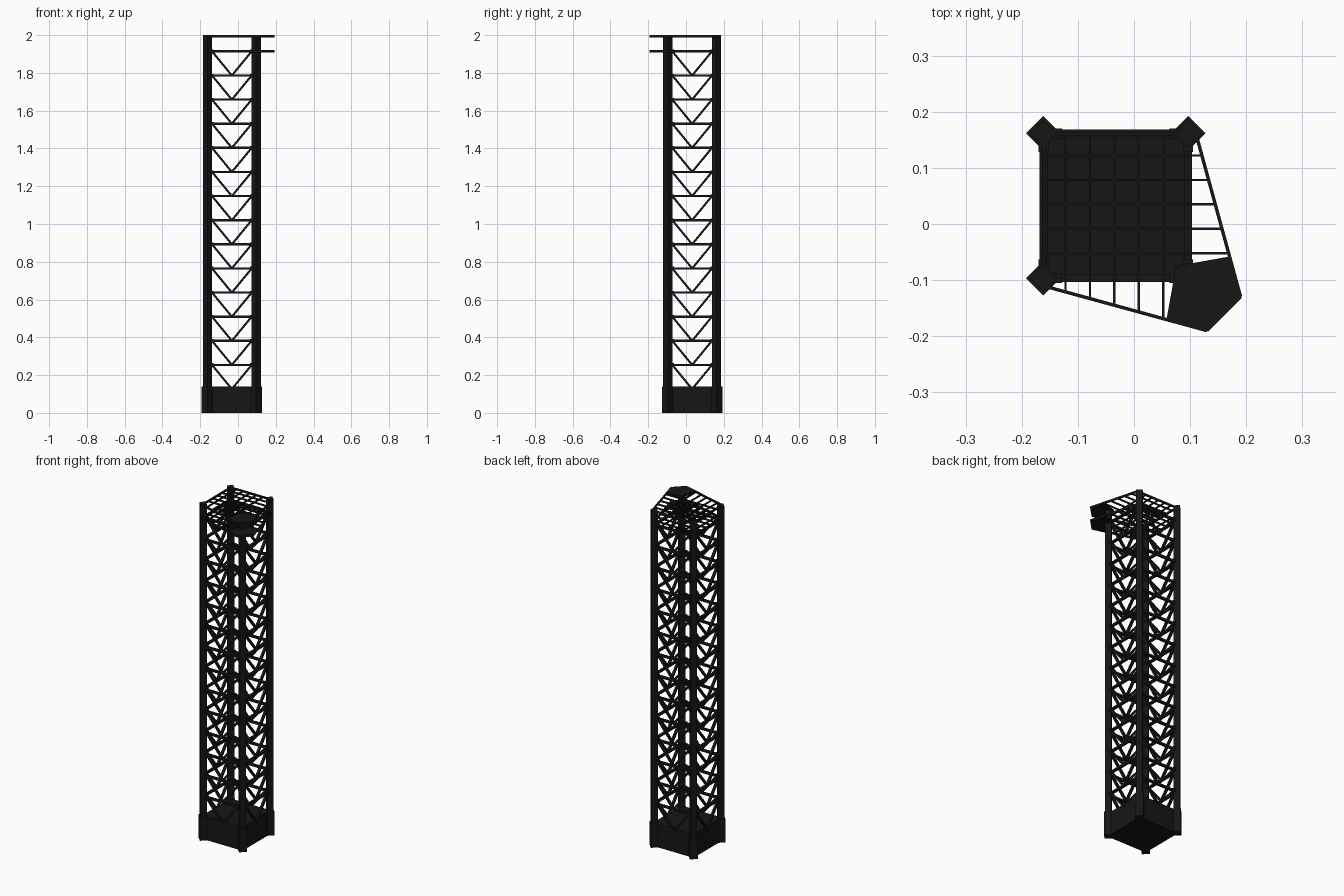
import bpy, bmesh, math
from mathutils import Vector, Matrix

if "Cube" in bpy.data.objects:
    bpy.data.objects.remove(bpy.data.objects["Cube"])

C, H = Vector((-0.0325, 0.0325, 0)), 0.129   # tower centre, half leg spacing
CORNERS = [C + Vector((sx * H, sy * H, 0)) for sx, sy in ((-1, -1), (1, -1), (1, 1), (-1, 1))]

BLACK = bpy.data.materials.new("black_paint")
BLACK.diffuse_color = (0.008, 0.008, 0.008, 1)
BLACK.use_nodes = True
BLACK.node_tree.nodes["Principled BSDF"].inputs["Base Color"].default_value = BLACK.diffuse_color


def finish(name, bm):
    me = bpy.data.meshes.new(name)
    bmesh.ops.recalc_face_normals(bm, faces=bm.faces)
    bm.to_mesh(me)
    bm.free()
    me.materials.append(BLACK)
    ob = bpy.data.objects.new(name, me)
    bpy.context.collection.objects.link(ob)


def box(bm, centre, size, rot=None):
    m = Matrix.Translation(centre) @ (rot or Matrix()) @ Matrix.Diagonal((*size, 1))
    bmesh.ops.create_cube(bm, size=1, matrix=m)


def beam(bm, a, b, width, height, side=None):
    """Rectangular bar from a to b; width is measured along side."""
    a, b = Vector(a), Vector(b)
    d = (b - a).normalized()
    s = Vector(side) if side else d.cross(Vector((0, 0, 1))).normalized()
    rot = Matrix((d, s, d.cross(s))).transposed().to_4x4()
    box(bm, (a + b) / 2, ((b - a).length, width, height), rot)


def plate(bm, pts, z, t):
    f = bm.faces.new([bm.verts.new((x, y, z - t / 2)) for x, y in pts])
    r = bmesh.ops.extrude_face_region(bm, geom=[f])
    bmesh.ops.translate(bm, vec=(0, 0, t), verts=[v for v in r["geom"] if isinstance(v, bmesh.types.BMVert)])
    bm.faces.new([v for v in reversed(f.verts)]) if not f.is_valid else None


DIAMOND = Matrix.Rotation(math.pi / 4, 4, 'Z')

# solid base with diamond feet at the corners
bm = bmesh.new()
box(bm, C + Vector((0, 0, 0.07)), (0.265, 0.265, 0.14))
for c in CORNERS:
    box(bm, c + Vector((0, 0, 0.07)), (0.044, 0.044, 0.14), DIAMOND)
finish("base", bm)

# corner legs
bm = bmesh.new()
for c in CORNERS:
    box(bm, c + Vector((0, 0, 1.0)), (0.034, 0.034, 2.0), DIAMOND)
finish("legs", bm)

# lattice: level bars and V braces on all four sides
STEP = 0.1277
bars, braces = bmesh.new(), bmesh.new()
for i in range(4):
    a, b = CORNERS[i], CORNERS[(i + 1) % 4]
    d = (b - a).normalized()
    n = d.cross(Vector((0, 0, 1)))
    for k in range(14):
        z = Vector((0, 0, 1.914 - k * STEP))
        low = (a + b) / 2 + z - Vector((0, 0, STEP))
        beam(bars, a + z, b + z, 0.014, 0.012)
        for p, s in ((a, 1), (b, -1)):
            top = p + d * s * 0.024 + z
            beam(braces, top, low, 0.014, 0.011, n)
            box(bars, top, (0.018, 0.018, 0.018))
finish("level_bars", bars)
finish("v_braces", braces)

# two overhanging deck frames at the top
TIP_X, TIP_Y = (0.19, -0.13), (0.13, -0.19)
ring = [(-0.155, -0.112), TIP_Y, TIP_X, (0.112, 0.155), (0.096, 0.161), (-0.161, 0.161), (-0.161, -0.096)]
for name, z in (("lower", 1.915), ("upper", 1.994)):
    bm = bmesh.new()
    for p, q in zip(ring, ring[1:] + ring[:1]):
        beam(bm, (*p, z), (*q, z), 0.006, 0.012)
    for k in range(5):
        v = 0.122 - 0.0435 * k
        edge = 0.112 + (0.155 - v) * 0.274
        beam(bm, (-0.161, v, z), (edge, v, z), 0.004, 0.01)
        beam(bm, (-v, 0.161, z), (-v, -edge, z), 0.004, 0.01)
    finish(name + "_deck_frame", bm)
    bm = bmesh.new()
    plate(bm, [(0.075, -0.075), (0.058, -0.17), TIP_Y, TIP_X, (0.17, -0.058)], z, 0.011)
    finish(name + "_deck_plate", bm)
